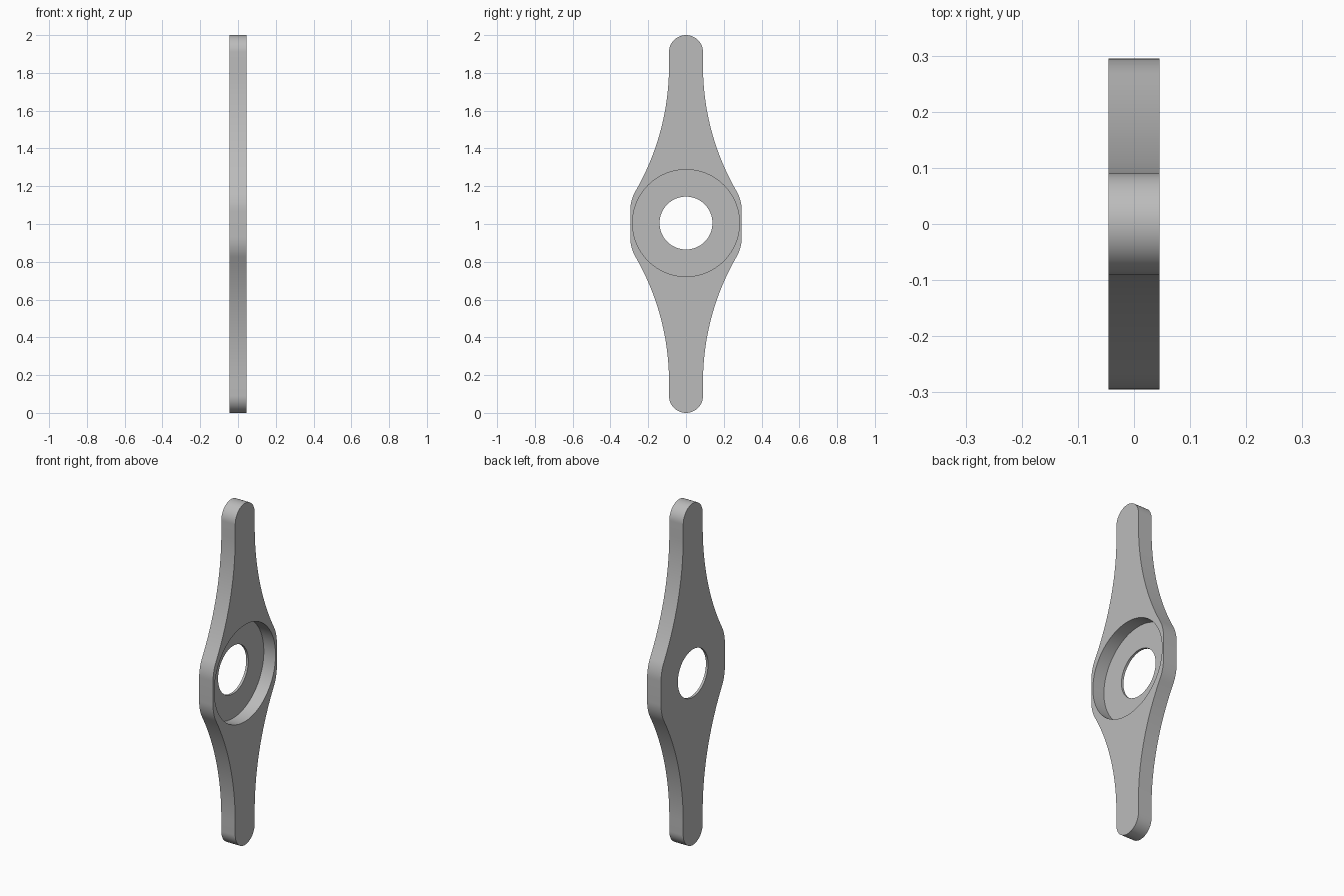
import bpy, bmesh
from math import sin, cos, pi, radians

cube = bpy.data.objects.get("Cube")
if cube:
    bpy.data.objects.remove(cube, do_unlink=True)

HALF = 0.045          # half thickness along x
TIP = 0.09            # half width and end radius of the arms
HUB = 0.295           # half width of the hub
BEND = radians(30)    # steepest slope of the flared flank
CENTRE = 1.005        # height of the bore axis

grey = bpy.data.materials.new("plain grey")
grey.use_nodes = True
colour = (0.5, 0.5, 0.5, 1)
grey.diffuse_color = colour
grey.node_tree.nodes["Principled BSDF"].inputs["Base Color"].default_value = colour


def arc(cy, cz, r, start, end, n):
    """Points on an arc in the y-z plane."""
    return [(cy + r * cos(start + (end - start) * i / n),
             cz + r * sin(start + (end - start) * i / n)) for i in range(n + 1)]


# One quarter of the outline, measured from mid height: hub corner, flare, round tip
hub_r, flat = 0.21, 0.07
corner = arc(HUB - hub_r, flat, hub_r, 0, BEND, 10)
join_y, join_z = corner[-1]
flare_r = (join_y - TIP) / (1 - cos(BEND))
flare = arc(TIP + flare_r, join_z + flare_r * sin(BEND), flare_r, pi + BEND, pi, 24)
tip = arc(0, 1 - TIP, TIP, 0, pi / 2, 16)
quarter = corner + flare[1:] + tip

# Mirror the quarter to a closed outline
upper = quarter + [(-y, z) for y, z in reversed(quarter[:-1])]
outline = upper + [(-y, -z) for y, z in upper]

bm = bmesh.new()
face = bm.faces.new([bm.verts.new((-HALF, y, z + 1)) for y, z in outline])
side = bmesh.ops.extrude_face_region(bm, geom=[face])["geom"]
bmesh.ops.translate(bm, verts=[v for v in side if isinstance(v, bmesh.types.BMVert)],
                    vec=(2 * HALF, 0, 0))
bmesh.ops.recalc_face_normals(bm, faces=bm.faces)
mesh = bpy.data.meshes.new("double_arm_plate")
bm.to_mesh(mesh)
bm.free()
mesh.materials.append(grey)
plate = bpy.data.objects.new("double_arm_plate", mesh)
bpy.context.collection.objects.link(plate)


def cut_round(name, radius, x_from, x_to):
    """Cut a round pocket along x out of the plate."""
    bpy.ops.mesh.primitive_cylinder_add(vertices=96, radius=radius, depth=x_to - x_from,
                                        location=((x_from + x_to) / 2, 0, CENTRE),
                                        rotation=(0, pi / 2, 0))
    cutter = bpy.context.object
    cutter.name = name
    cutter.hide_render = True
    cutter.data.materials.append(grey)
    mod = plate.modifiers.new(name, "BOOLEAN")
    mod.operation, mod.solver, mod.object = "DIFFERENCE", "EXACT", cutter
    bpy.ops.object.select_all(action="DESELECT")
    plate.select_set(True)
    bpy.context.view_layer.objects.active = plate
    bpy.ops.object.modifier_apply(modifier=name)
    bpy.data.objects.remove(cutter, do_unlink=True)


# Wide recess on the +x face, then the through bore
cut_round("recess_cutter", 0.283, -HALF + 0.014, 0.2)
cut_round("bore_cutter", 0.14, -0.2, 0.2)

bpy.ops.object.shade_smooth_by_angle(angle=radians(30))
